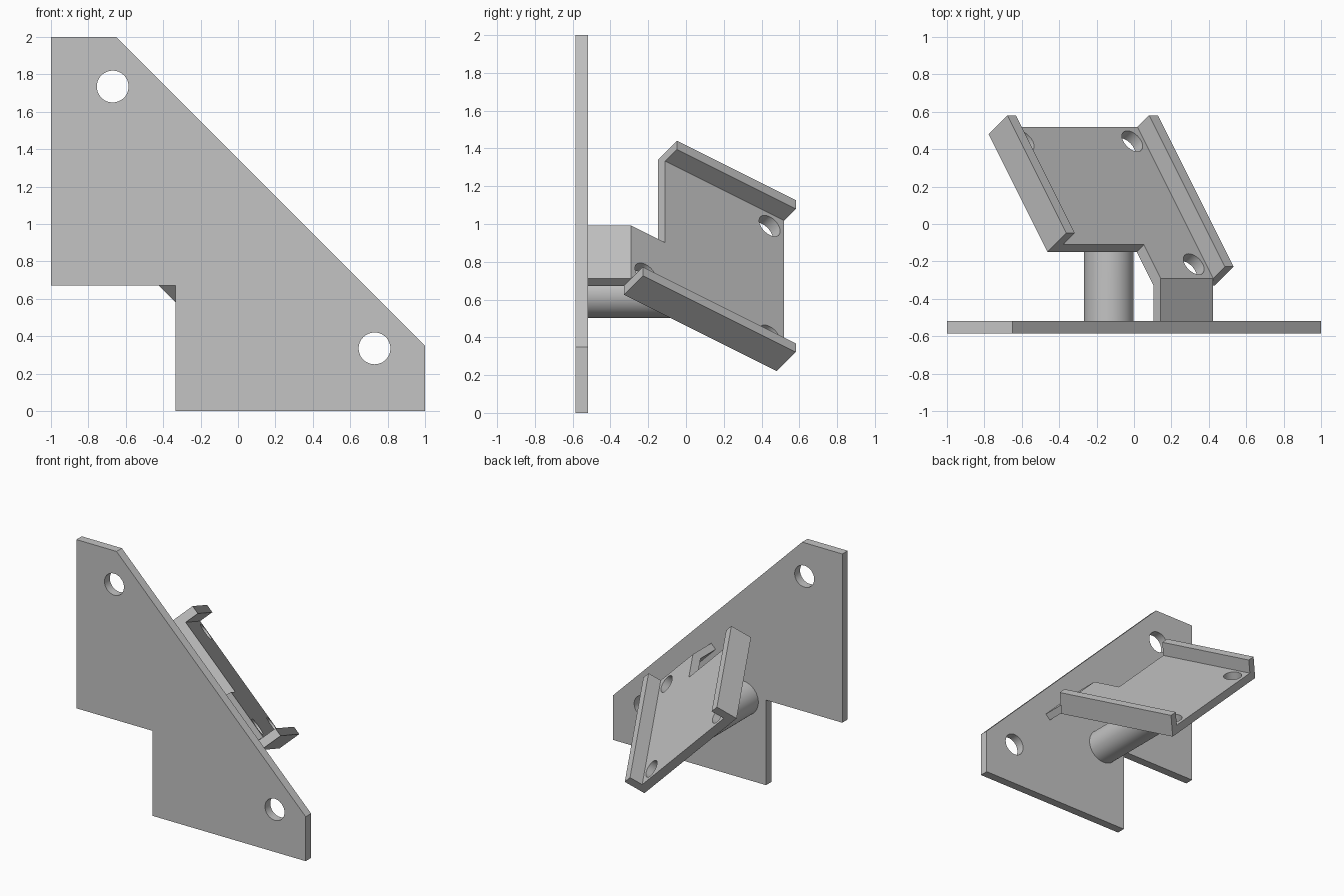
import bpy
import bmesh
from math import cos, sin, tau, sqrt
from mathutils import Matrix, Vector

cube = bpy.data.objects.get("Cube")
if cube:
    bpy.data.objects.remove(cube, do_unlink=True)

grey = bpy.data.materials.new("plain grey")
grey.use_nodes = True
COLOUR = (0.55, 0.55, 0.55, 1)
grey.diffuse_color = COLOUR
grey.node_tree.nodes["Principled BSDF"].inputs["Base Color"].default_value = COLOUR


def frame(a, b, c):
    return Matrix([Vector(v).normalized() for v in (a, b, c)]).transposed().to_4x4()


# Wall frame: across, up, toward the front. Tray frame: across, along rails, outward.
WALL = frame((1, 0, 0), (0, 0, 1), (0, -1, 0))
TRAY = frame((1, 0, -1), (-1, 2, -1), (1, 1, 1))


def finish(name, bm):
    bmesh.ops.recalc_face_normals(bm, faces=bm.faces)
    mesh = bpy.data.meshes.new(name)
    bm.to_mesh(mesh)
    bm.free()
    mesh.materials.append(grey)
    obj = bpy.data.objects.new(name, mesh)
    bpy.context.collection.objects.link(obj)
    return obj


def prism_mesh(points, low, high, matrix):
    bm = bmesh.new()
    face = bm.faces.new([bm.verts.new((a, b, low)) for a, b in points])
    side = bmesh.ops.extrude_face_region(bm, geom=[face], use_keep_orig=True)
    moved = [g for g in side["geom"] if isinstance(g, bmesh.types.BMVert)]
    bmesh.ops.translate(bm, verts=moved, vec=(0, 0, high - low))
    bm.transform(matrix)
    return bm


def circle(a, b, r, n=48):
    return [(a + r * cos(tau * i / n), b + r * sin(tau * i / n)) for i in range(n)]


def select(obj):
    bpy.ops.object.select_all(action='DESELECT')
    obj.select_set(True)
    bpy.context.view_layer.objects.active = obj


def smooth(obj):
    select(obj)
    bpy.ops.object.shade_smooth_by_angle()


def drill(obj, centres, r, low, high, matrix):
    for a, b in centres:
        cutter = finish("hole_cutter", prism_mesh(circle(a, b, r), low, high, matrix))
        cutter.hide_render = True
        mod = obj.modifiers.new("hole", 'BOOLEAN')
        mod.operation, mod.solver, mod.object = 'DIFFERENCE', 'EXACT', cutter
        select(obj)
        bpy.ops.object.modifier_apply(modifier=mod.name)
        bpy.data.objects.remove(cutter, do_unlink=True)
    smooth(obj)


# Upright mounting plate with its cut corner, notch and two bolt holes
BACK, FRONT = 0.518, 0.585
outline = [(-1, 2), (-1, 0.67), (-0.335, 0.67), (-0.335, 0), (1, 0), (1, 0.35), (-0.65, 2)]
wall = finish("mounting_plate", prism_mesh(outline, BACK, FRONT, WALL))
drill(wall, [(-0.67, 1.735), (0.73, 0.335)], 0.085, 0.4, 0.7, WALL)

# Tray limits in its own frame
LEFT, RIGHT, THICK = -1.275, -0.138, 0.065
INNER_L, INNER_R = LEFT + THICK, RIGHT - THICK
NEAR, STEP, FAR = -0.70, -0.48, 0.291
TAB = -0.60
FLOOR, TOP, RIM = 0.42, 0.487, 0.595

# Tilted tray floor with a tab beside its short edge
floor = finish("tray_floor", prism_mesh(
    [(INNER_L, FAR), (INNER_L, STEP), (TAB, STEP), (TAB, NEAR), (INNER_R, NEAR), (INNER_R, FAR)],
    FLOOR, TOP, TRAY))
inset = 0.093
holes = [(INNER_L + inset, FAR - inset), (INNER_R - inset, FAR - inset), (INNER_R - inset, NEAR + inset)]
drill(floor, holes, 0.068, 0.3, 0.6, TRAY)

# Side rails, the left one longer
for name, u, start in (("right_rail", LEFT, STEP), ("left_rail", INNER_R, NEAR)):
    finish(name, prism_mesh(
        [(u, start), (u + THICK, start), (u + THICK, FAR), (u, FAR)], FLOOR, RIM, TRAY))

# Arm running from the tab straight back to the plate
bm = bmesh.new()
for u in (TAB, INNER_R):
    for w in (FLOOR, TOP):
        p = TRAY @ Vector((u, NEAR, w))
        bm.verts.new(p)
        bm.verts.new((p.x, -BACK, p.z))
bmesh.ops.convex_hull(bm, input=bm.verts)
bmesh.ops.dissolve_limit(bm, angle_limit=0.01, verts=bm.verts, edges=bm.edges)
finish("support_arm", bm)

# Round post, cut at a slant where it meets the tray
bm = prism_mesh(circle(-0.135, 0.635, 0.133, 64), -0.7, BACK, WALL)
normal = Vector((1, 1, 1)).normalized()
cut = bmesh.ops.bisect_plane(bm, geom=bm.verts[:] + bm.edges[:] + bm.faces[:],
                             plane_co=normal * (FLOOR + 0.01), plane_no=normal, clear_outer=True)
rim = [g for g in cut["geom_cut"] if isinstance(g, bmesh.types.BMEdge)]
bmesh.ops.edgeloop_fill(bm, edges=rim)
smooth(finish("support_post", bm))
